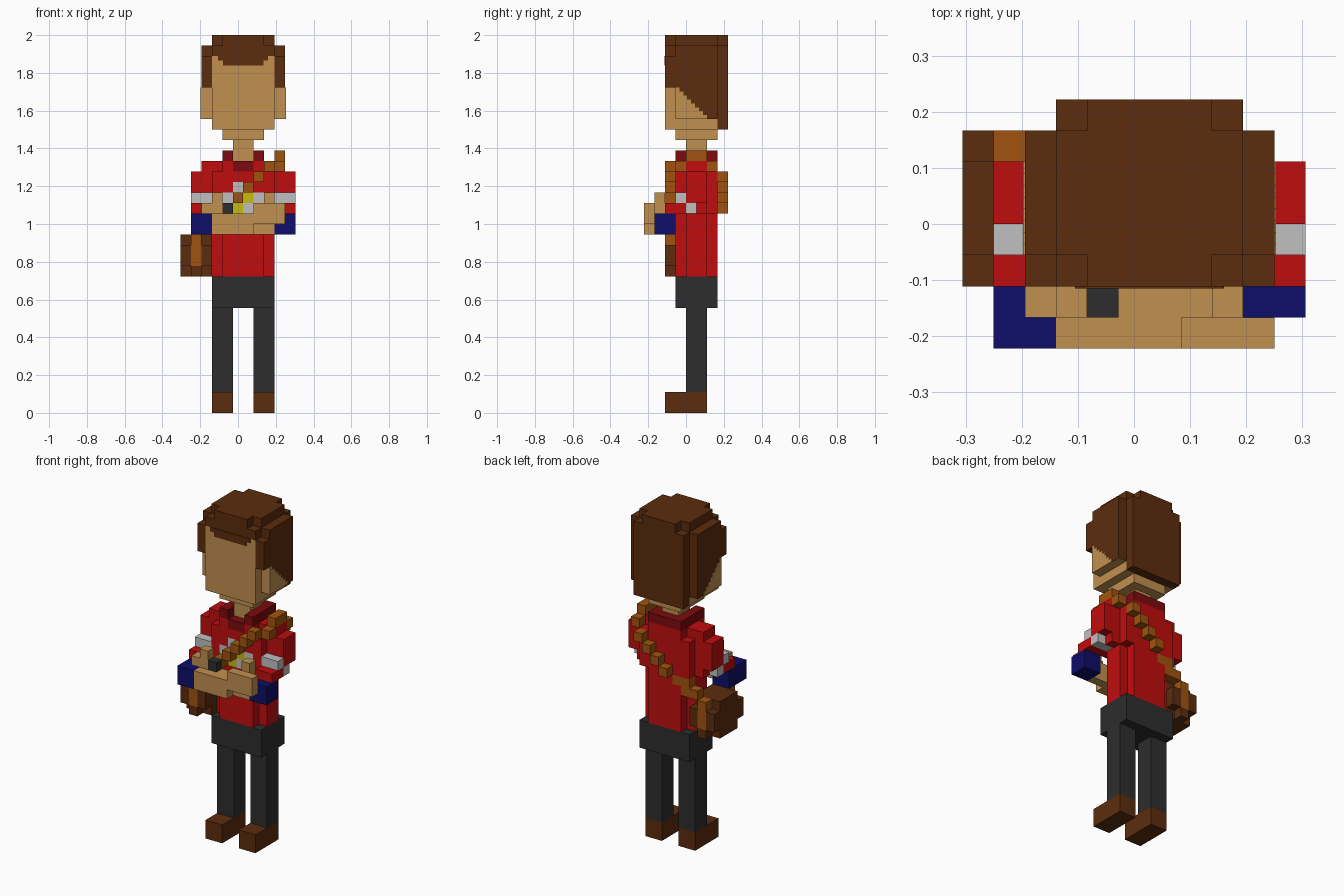
import bpy
import bmesh
from mathutils import Vector

cube = bpy.data.objects.get("Cube")
if cube:
    bpy.data.objects.remove(cube, do_unlink=True)

S = 1 / 18                      # block size; the figure is 11 x 8 x 36 blocks
COLOURS = {
    "red": (192, 13, 13), "dark_red": (125, 10, 14), "brown": (92, 44, 14),
    "skin": (193, 144, 80), "tan_leather": (160, 84, 14), "navy": (13, 13, 106),
    "charcoal": (45, 45, 45), "light_grey": (192, 192, 192), "yellow": (200, 186, 14),
}


def linear(c):
    c /= 255
    return c / 12.92 if c <= 0.04045 else ((c + 0.055) / 1.055) ** 2.4


MATS = {}
for name, rgb in COLOURS.items():
    m = bpy.data.materials.new(name)
    m.use_nodes = True
    col = tuple(linear(c) for c in rgb) + (1,)
    m.diffuse_color = col
    bsdf = m.node_tree.nodes["Principled BSDF"]
    bsdf.inputs["Base Color"].default_value = col
    bsdf.inputs["Roughness"].default_value = 0.9
    MATS[name] = m

cells = {}                      # block -> (part, colour)


def fill(part, colour, x, y, z, mirror=False):
    """Fill an inclusive range of blocks; later fills replace earlier ones."""
    rng = [(r, r) if isinstance(r, int) else r for r in (x, y, z)]
    for i in range(rng[0][0], rng[0][1] + 1):
        for j in range(rng[1][0], rng[1][1] + 1):
            for k in range(rng[2][0], rng[2][1] + 1):
                cells[i, j, k] = (part, colour)
                if mirror:
                    cells[11 - 1 - i + 1, j, k] = (part, colour)


# Legs, shoes and hips
fill("shoes", "brown", (3, 4), (2, 5), (0, 1), True)
fill("legs", "charcoal", (3, 4), (4, 5), (2, 9), True)
fill("hips", "charcoal", (3, 8), (3, 6), (10, 12))

# Torso with notched corners, then shoulders
fill("torso", "red", (4, 7), (3, 6), (13, 23))
fill("torso", "red", (3, 8), (4, 5), (13, 23))
fill("torso", "red", (3, 8), (3, 6), (19, 22))
fill("torso", "red", 2, (4, 5), (19, 23), True)

# Collar and neck
fill("collar", "dark_red", 4, (4, 5), 24, True)
fill("collar", "dark_red", 4, 3, 24, True)
fill("collar", "dark_red", (4, 7), 6, 24)
fill("collar", "dark_red", (5, 6), 3, 23)
fill("neck", "skin", (5, 6), (4, 5), (24, 25))

# Sleeves with stripe
fill("sleeves", "red", (1, 2), (4, 5), (20, 22), True)
fill("sleeves", "red", (1, 2), (2, 3), 19, True)
fill("sleeves", "light_grey", (1, 2), 4, 19, True)
fill("sleeves", "light_grey", (1, 2), 3, 20, True)

# Cuffs, folded forearms, hands and wristband
fill("cuffs", "navy", (9, 10), (1, 2), (17, 18))
fill("cuffs", "navy", (1, 2), (0, 2), (17, 18))
fill("forearms", "skin", (3, 8), 1, (17, 18))
fill("forearms", "skin", (3, 6), 0, (17, 18))
fill("forearms", "skin", (7, 9), 0, (18, 19))
fill("hands", "skin", (2, 3), 1, 19)
fill("hands", "skin", 3, 1, 20)
fill("hands", "skin", 8, 1, (19, 20))
fill("wristband", "charcoal", 4, 1, 19)

# Chest badge
for i, k, c in ((5, 21, "light_grey"), (4, 20, "light_grey"), (7, 20, "light_grey"),
                (6, 20, "yellow"), (5, 19, "yellow"), (6, 19, "light_grey")):
    fill("chest_badge", c, i, 3, k)

# Shoulder bag with clipped corners
fill("bag", "brown", (0, 2), (2, 6), (13, 16))
for i in (0, 2):
    for j in (2, 6):
        for k in (13, 16):
            del cells[i, j, k]

# Strap: across the chest, over the shoulder, down the back to the bag
for j in (2, 6):
    fill("strap", "tan_leather", 1, j, (14, 16))
for n in range(7):
    fill("strap", "tan_leather", 2 + n, 2, 17 + n) if n not in (0, 1) else None
fill("strap", "tan_leather", 9, 3, 23)
fill("strap", "tan_leather", 9, (4, 5), 24)
fill("strap", "tan_leather", 9, 6, 23)
for n in range(4):
    fill("strap", "tan_leather", 8 - n, 7, 22 - n)
for i, k in ((4, 18), (3, 18), (3, 17), (2, 17)):
    fill("strap", "tan_leather", i, 6, k)

# Head: rounded block, hair and skin are assigned per face below
fill("head", "brown", (4, 7), (3, 6), 26)
fill("head", "brown", (3, 8), (2, 7), (27, 34))
fill("head", "brown", (2, 9), (3, 6), (28, 34))
fill("head", "brown", 2, 2, (31, 33), True)
fill("head", "brown", (3, 8), (3, 6), 35)
fill("head", "brown", (4, 7), (2, 7), 35)


def head_colour(cell, n):
    """Skin on the face, chin, lower temples and underside; hair elsewhere."""
    i, j, k = cell
    if k == 26:
        return "skin"
    if j == 7:
        return "brown"
    face = n[1] < 0 and (k < 31 or (k < 34 and 3 <= i <= 8))
    under = n[2] < 0 and k < 31
    side = k == 27 or (j == 2 and k < 31)
    return "skin" if face or under or side else "brown"


# Corners of a block face for each direction
FACES = {}
for axis in range(3):
    u, v = (axis + 1) % 3, (axis + 2) % 3
    for sign in (0, 1):
        n = [0, 0, 0]
        n[axis] = 1 if sign else -1
        quad = []
        for a, b in ((0, 0), (1, 0), (1, 1), (0, 1)):
            c = [0, 0, 0]
            c[axis], c[u], c[v] = sign, a, b
            quad.append(tuple(c))
        FACES[tuple(n)] = quad if sign else quad[::-1]


def finish(bm, name, colours):
    mesh = bpy.data.meshes.new(name)
    bm.to_mesh(mesh)
    bm.free()
    for c in colours:
        mesh.materials.append(MATS[c])
    bpy.context.collection.objects.link(bpy.data.objects.new(name, mesh))


def build(part):
    """Make one object from the exposed faces of a part's blocks."""
    bm, verts, used = bmesh.new(), {}, []
    for cell, (owner, colour) in cells.items():
        if owner != part:
            continue
        for n, quad in FACES.items():
            if tuple(a + b for a, b in zip(cell, n)) in cells:
                continue
            corners = []
            for q in quad:
                p = tuple(a + b for a, b in zip(cell, q))
                if p not in verts:
                    verts[p] = bm.verts.new(((p[0] - 5.5) * S, (p[1] - 4) * S, p[2] * S))
                corners.append(verts[p])
            c = head_colour(cell, n) if part == "head" else colour
            if c not in used:
                used.append(c)
            bm.faces.new(corners).material_index = used.index(c)
    bmesh.ops.dissolve_limit(bm, angle_limit=0.01, verts=bm.verts[:], edges=bm.edges[:],
                             delimit={'MATERIAL'})
    finish(bm, part, used)


for part in dict.fromkeys(p for p, _ in cells.values()):
    build(part)


def plates(name, colour, boxes):
    """Thin painted plates given as (low corner, high corner)."""
    bm = bmesh.new()
    for lo, hi in boxes:
        lo, hi = Vector(lo), Vector(hi)
        for v in bmesh.ops.create_cube(bm, size=1)["verts"]:
            v.co = (lo + hi) / 2 + v.co * (hi - lo)
    finish(bm, name, [colour])


# Fringe on the forehead
plates("fringe", "brown", [((-0.105, -0.115, 1.865), (0.16, -0.11, 1.889)),
                           ((-0.08, -0.115, 1.84), (0.135, -0.11, 1.865))])

# Stepped hairline on both temples
STEPS = 8
for name, x in (("left_temple", 0.25), ("right_temple", -0.1944)):
    h = 3 * S / STEPS
    plates(name, "skin", [((x - 0.003, -S, 31 * S - (n + 1) * h),
                           (x + 0.003, -S + 0.02 + n * 0.021, 31 * S - n * h))
                          for n in range(STEPS)])
